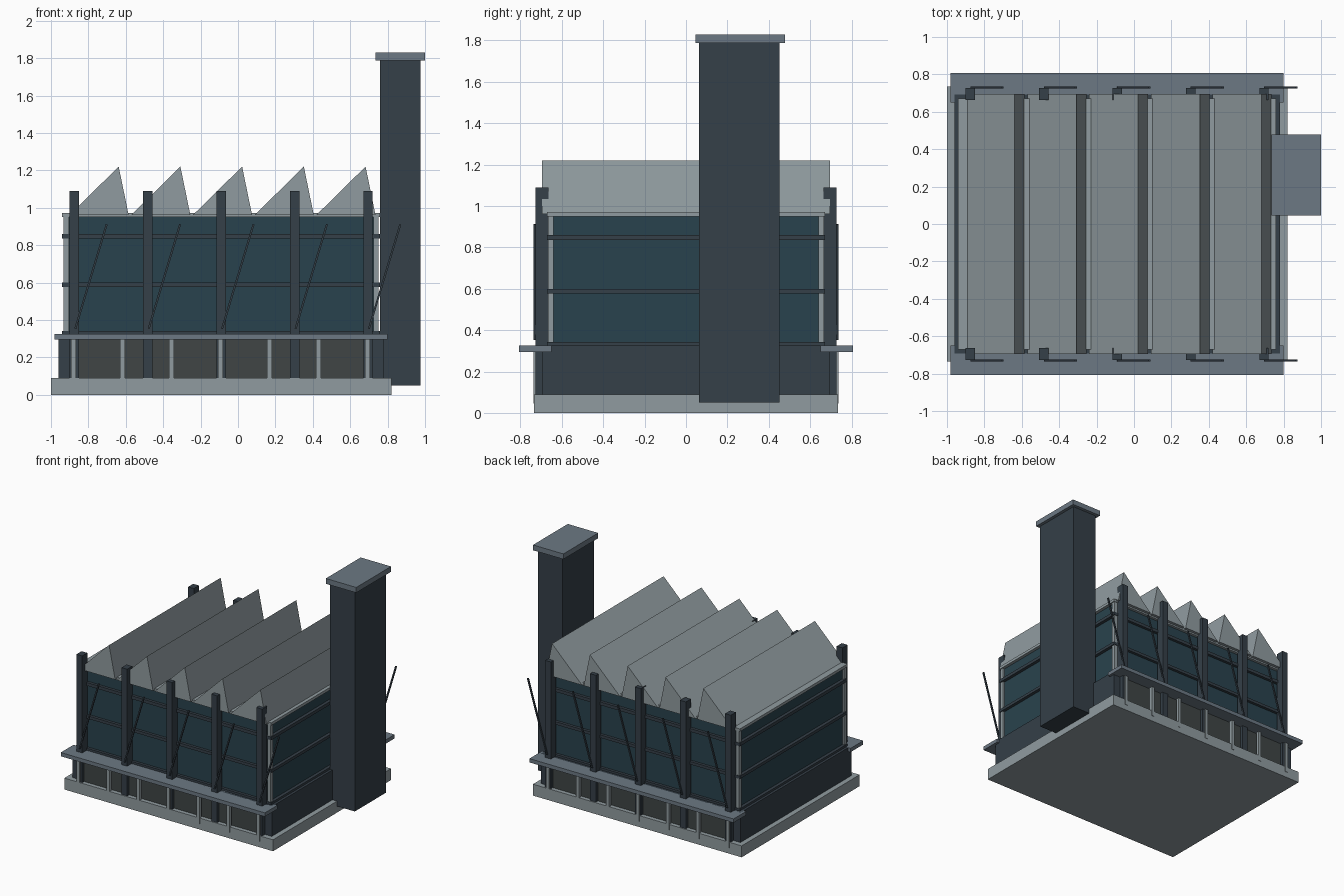
import bpy, bmesh
from mathutils import Vector

if "Cube" in bpy.data.objects:
    bpy.data.objects.remove(bpy.data.objects["Cube"])


def material(name, rgb):
    m = bpy.data.materials.new(name)
    m.diffuse_color = (*rgb, 1)
    m.use_nodes = True
    m.node_tree.nodes["Principled BSDF"].inputs["Base Color"].default_value = m.diffuse_color
    return m


DARK = material("dark_steel", (0.035, 0.05, 0.065))
LIGHT = material("pale_concrete", (0.28, 0.33, 0.35))
MID = material("grey_steel", (0.15, 0.19, 0.23))
TEAL = material("teal_cladding", (0.022, 0.055, 0.075))
PANEL = material("dark_glass", (0.05, 0.06, 0.06))


def finish(name, bm, mat):
    bmesh.ops.recalc_face_normals(bm, faces=bm.faces)
    me = bpy.data.meshes.new(name)
    bm.to_mesh(me)
    bm.free()
    me.materials.append(mat)
    ob = bpy.data.objects.new(name, me)
    bpy.context.collection.objects.link(ob)
    return ob


def box(name, x, y, z, mat):
    bm = bmesh.new()
    bmesh.ops.create_cube(bm, size=1)
    for v in bm.verts:
        v.co = [r[0] if c < 0 else r[1] for c, r in zip(v.co, (x, y, z))]
    return finish(name, bm, mat)


def prism(name, profile, y, mat):
    # extrude an x-z outline along y
    bm = bmesh.new()
    face = bm.faces.new([bm.verts.new((px, y[0], pz)) for px, pz in profile])
    ext = bmesh.ops.extrude_face_region(bm, geom=[face])
    verts = [g for g in ext["geom"] if isinstance(g, bmesh.types.BMVert)]
    bmesh.ops.translate(bm, verts=verts, vec=Vector((0, y[1] - y[0], 0)))
    return finish(name, bm, mat)


def both_sides(ob):
    # repeat a front part on the back
    mod = ob.modifiers.new("mirror", 'MIRROR')
    mod.use_axis = (False, True, False)
    return ob


# base and lower storey
box("base_slab", (-1, 0.82), (-0.735, 0.735), (0, 0.09), LIGHT)
box("lower_storey", (-0.96, 0.78), (-0.693, 0.693), (0.09, 0.325), DARK)
both_sides(box("lower_window_band", (-0.87, 0.69), (-0.702, -0.69), (0.09, 0.295), PANEL))
both_sides(box("walkway_ledge", (-0.98, 0.80), (-0.808, -0.65), (0.295, 0.325), MID))
for i in range(7):
    x = -0.88 + i * 0.262
    both_sides(box("ledge_post", (x - 0.013, x + 0.013), (-0.738, -0.712), (0.045, 0.295), LIGHT))

# upper hall with rails and corner posts
box("upper_hall", (-0.915, 0.735), (-0.65, 0.65), (0.325, 0.955), TEAL)
for z0, z1 in ((0.323, 0.342), (0.577, 0.6), (0.835, 0.86)):
    box("wall_rail", (-0.94, 0.76), (-0.672, 0.672), (z0, z1), DARK)
box("roof_deck", (-0.94, 0.76), (-0.672, 0.672), (0.95, 0.972), LIGHT)
for x0 in (-0.932, 0.724):
    both_sides(box("corner_post", (x0, x0 + 0.028), (-0.668, -0.64), (0.325, 0.955), LIGHT))

# sawtooth roof
for i in range(5):
    x = -0.9 + i * 0.33
    prism("roof_tooth", [(x, 0.962), (x + 0.315, 0.962), (x + 0.262, 1.22)],
          (-0.695, 0.695), LIGHT)

# outer columns with diagonal braces
for i in range(5):
    x = -0.875 + i * 0.3925
    both_sides(box("column", (x - 0.025, x + 0.025), (-0.727, -0.664), (0.05, 1.09), DARK))
    a, b, w = x + 0.005, x + 0.173, 0.005
    both_sides(prism("diagonal_brace",
                     [(a - w, 0.355), (a + w, 0.352), (b + w, 0.91), (b - w, 0.913)],
                     (-0.736, -0.724), DARK))

# chimney
box("chimney", (0.76, 0.975), (0.063, 0.453), (0.05, 1.79), DARK)
box("chimney_cap", (0.735, 1.0), (0.045, 0.478), (1.788, 1.83), MID)
